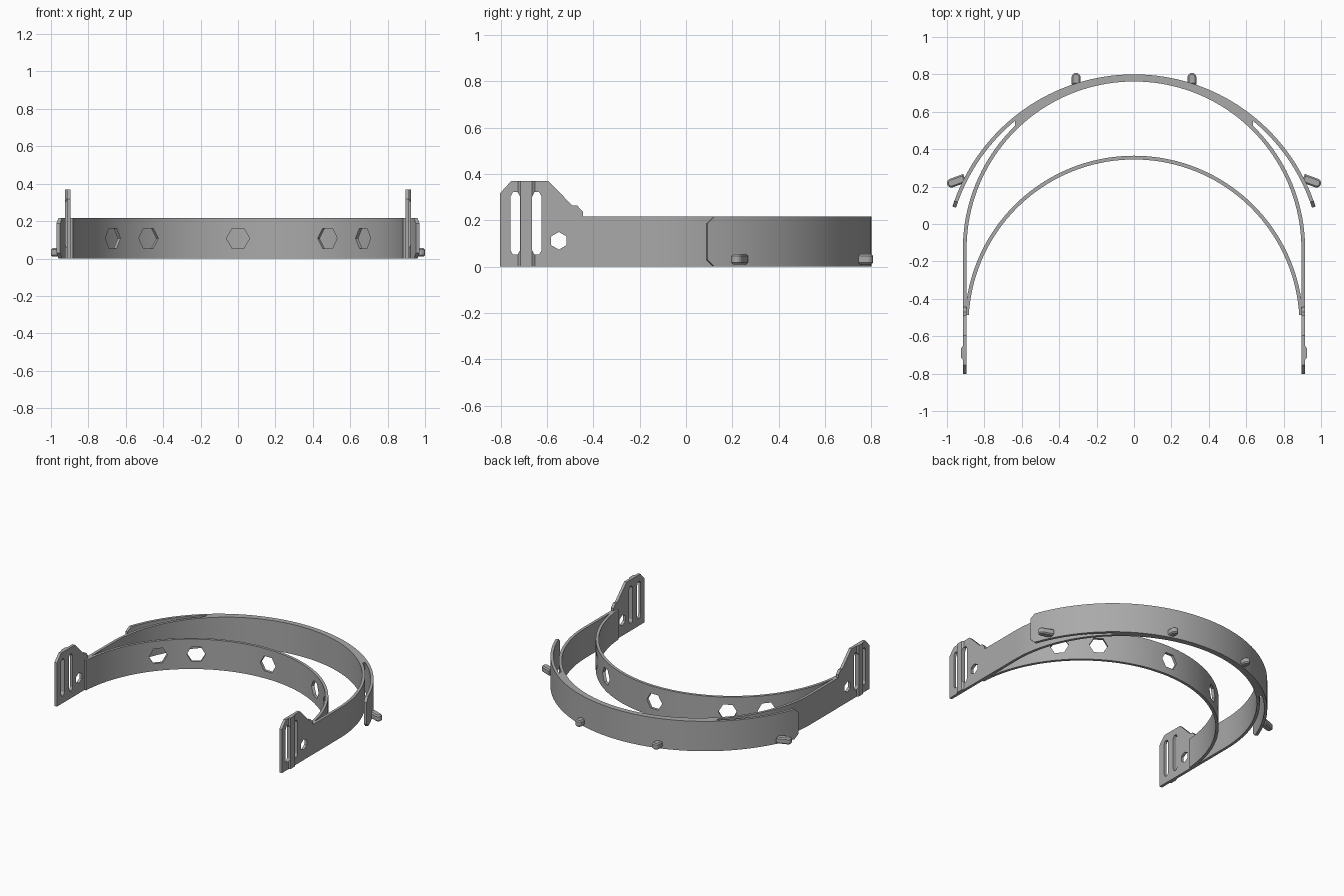
import bpy, bmesh, math
from mathutils import Matrix, Vector

cube = bpy.data.objects.get("Cube")
if cube:
    bpy.data.objects.remove(cube)

grey = bpy.data.materials.new("plain grey")
grey.use_nodes = True
GREY = (0.4, 0.4, 0.4, 1)
grey.diffuse_color = GREY
grey.node_tree.nodes["Principled BSDF"].inputs["Base Color"].default_value = GREY

HEIGHT = 0.217


def make(name, bm, smooth=False):
    bmesh.ops.recalc_face_normals(bm, faces=bm.faces)
    mesh = bpy.data.meshes.new(name)
    bm.to_mesh(mesh)
    bm.free()
    obj = bpy.data.objects.new(name, mesh)
    bpy.context.collection.objects.link(obj)
    mesh.materials.append(grey)
    if smooth:
        smooth_shade(obj)
    return obj


def smooth_shade(obj):
    bpy.ops.object.select_all(action='DESELECT')
    obj.select_set(True)
    bpy.context.view_layer.objects.active = obj
    bpy.ops.object.shade_smooth_by_angle(angle=math.radians(25))


def band(name, rows):
    """Solid strip through rows of (inner point, outer point, bottom, top)."""
    bm = bmesh.new()
    rings = [[bm.verts.new((*p, z)) for p, z in ((a, lo), (b, lo), (b, hi), (a, hi))]
             for a, b, lo, hi in rows]
    for r, s in zip(rings, rings[1:]):
        for i in range(4):
            j = (i + 1) % 4
            bm.faces.new((r[i], r[j], s[j], s[i]))
    bm.faces.new(rings[0])
    bm.faces.new(rings[-1])
    return make(name, bm, True)


def prism(name, outline, depth, matrix, bevel=0):
    """Extrude a flat outline along its local z, then place it."""
    bm = bmesh.new()
    face = bm.faces.new([bm.verts.new((u, v, 0)) for u, v in outline])
    out = bmesh.ops.extrude_face_region(bm, geom=[face])
    top = [v for v in out["geom"] if isinstance(v, bmesh.types.BMVert)]
    bmesh.ops.translate(bm, verts=top, vec=(0, 0, depth))
    if bevel:
        rim = [e for e in bm.edges if abs(e.verts[0].co.z - e.verts[1].co.z) < 1e-5]
        bmesh.ops.bevel(bm, geom=rim, offset=bevel, segments=1, affect='EDGES')
    bm.transform(matrix)
    return make(name, bm)


def cut(obj, cutters):
    for c in cutters:
        c.hide_render = True
        mod = obj.modifiers.new("cut", 'BOOLEAN')
        mod.operation, mod.solver, mod.object = 'DIFFERENCE', 'EXACT', c
    graph = bpy.context.evaluated_depsgraph_get()
    mesh = bpy.data.meshes.new_from_object(obj.evaluated_get(graph))
    obj.modifiers.clear()
    obj.data = mesh


def discard(cutters):
    for c in cutters:
        bpy.data.objects.remove(c)


def polar(radius, degrees, cy):
    a = math.radians(degrees)
    return (radius * math.cos(a), cy + radius * math.sin(a))


def arc(r0, r1, cy, start, steps=64):
    for i in range(steps + 1):
        a = start + (180 - 2 * start) * i / steps
        yield polar(r0, a, cy), polar(r1, a, cy), 0, HEIGHT


def hexagon(radius, turn=0):
    return [(radius * math.cos(math.radians(60 * i + turn)),
             radius * math.sin(math.radians(60 * i + turn))) for i in range(6)]


# Main band: straight temples running into a half circle
BAND_IN, BAND_OUT, BAND_Y = 0.895, 0.915, -0.133
TAB_Y = -0.445
left_end = ((BAND_IN, TAB_Y), (BAND_OUT, TAB_Y), 0, HEIGHT)
right_end = ((-BAND_IN, TAB_Y), (-BAND_OUT, TAB_Y), 0, HEIGHT)
band("main_band", [left_end, *arc(BAND_IN, BAND_OUT, BAND_Y, 0, 80), right_end])

# Visor strip: wider arc with chamfered free ends
STRIP_IN, STRIP_OUT, STRIP_Y, END = 1.0, 1.02, -0.22, 17.9
tip = (polar(STRIP_IN, END, STRIP_Y), polar(STRIP_OUT, END, STRIP_Y), 0.03, HEIGHT - 0.03)
flip = [(-p[0], p[1]) for p in tip[:2]]
band("visor_strip", [tip, *arc(STRIP_IN, STRIP_OUT, STRIP_Y, END + 1.8), (*flip, *tip[2:])])

# Solid web joining the strip and the main band
web = []
for i in range(33):
    x = 0.635 * (1 - i / 16)
    web.append(((x, BAND_Y + math.sqrt(0.905 ** 2 - x * x)),
                (x, STRIP_Y + math.sqrt(1.01 ** 2 - x * x)), 0, HEIGHT))
band("joining_web", web)

# Forehead band with a row of hexagonal vents
FORE_Y = -0.54
forehead = band("forehead_band", arc(0.885, 0.905, FORE_Y, 3.5, 72))
vents = []
for k in range(-3, 4):
    turn = Matrix.Rotation(math.radians(16.4 * k), 4, 'Z')
    place = Matrix.Translation((0, FORE_Y, 0.108)) @ turn @ Matrix.Translation((0, 1, 0))
    vents.append(prism("vent_cutter", hexagon(0.062), 0.2,
                       place @ Matrix.Rotation(math.radians(90), 4, 'X')))
cut(forehead, vents)
discard(vents)
smooth_shade(forehead)

# Side tabs with strap slots, a peg hole and an outer ridge
TAB = [(-0.803, 0), (-0.803, 0.317), (-0.755, 0.37), (-0.595, 0.37), (-0.49, 0.264),
       (-0.47, 0.264), (-0.445, 0.238), (TAB_Y, 0)]
RIDGE = [(0.91, -0.73), (0.925, -0.715), (0.925, -0.665), (0.91, -0.645)]
SLOT = [(0.021, 0.115), (0.01, 0.135), (-0.01, 0.135), (-0.021, 0.115),
        (-0.021, -0.115), (-0.01, -0.135), (0.01, -0.135), (0.021, -0.115)]
# Local axes (u, v, depth) become world (y, z, x)
SIDEWAYS = Matrix(((0, 0, 1, 0), (1, 0, 0, 0), (0, 1, 0, 0), (0, 0, 0, 1)))


def capsule(radius, length):
    """Outline with a round outer end, reaching from 0 to length along u."""
    pts = [(0, -radius)]
    for i in range(9):
        a = math.radians(-90 + 22.5 * i)
        pts.append((length - radius + radius * math.cos(a), radius * math.sin(a)))
    return pts + [(0, radius)]


for side, word in ((1, "left"), (-1, "right")):
    mirror = Matrix.Scale(side, 4, Vector((1, 0, 0)))

    def sideways(x, y=0, z=0):
        return mirror @ Matrix.Translation((x, y, z)) @ SIDEWAYS

    tab = prism(word + "_tab", TAB, BAND_OUT - BAND_IN, sideways(BAND_IN))
    ridge = prism(word + "_tab_ridge", RIDGE, 0.37, mirror)
    holes = [prism("slot_cutter", SLOT, 0.2, sideways(0.8, y, 0.187)) for y in (-0.737, -0.644)]
    holes.append(prism("hole_cutter", hexagon(0.038, 30), 0.2, sideways(0.8, -0.549, 0.112)))
    cut(tab, holes)
    cut(ridge, holes[:2])
    discard(holes)

    # Visor pegs along the lower edge of the strip
    for label, x, y, angle, length in (("back", 0.31, 0.745, 90, 0.063),
                                       ("side", 0.905, 0.245, -20, 0.1)):
        place = mirror @ Matrix.Translation((x, y, 0.01)) @ Matrix.Rotation(math.radians(angle), 4, 'Z')
        prism(word + "_" + label + "_peg", capsule(0.024, length), 0.045, place, 0.008)
